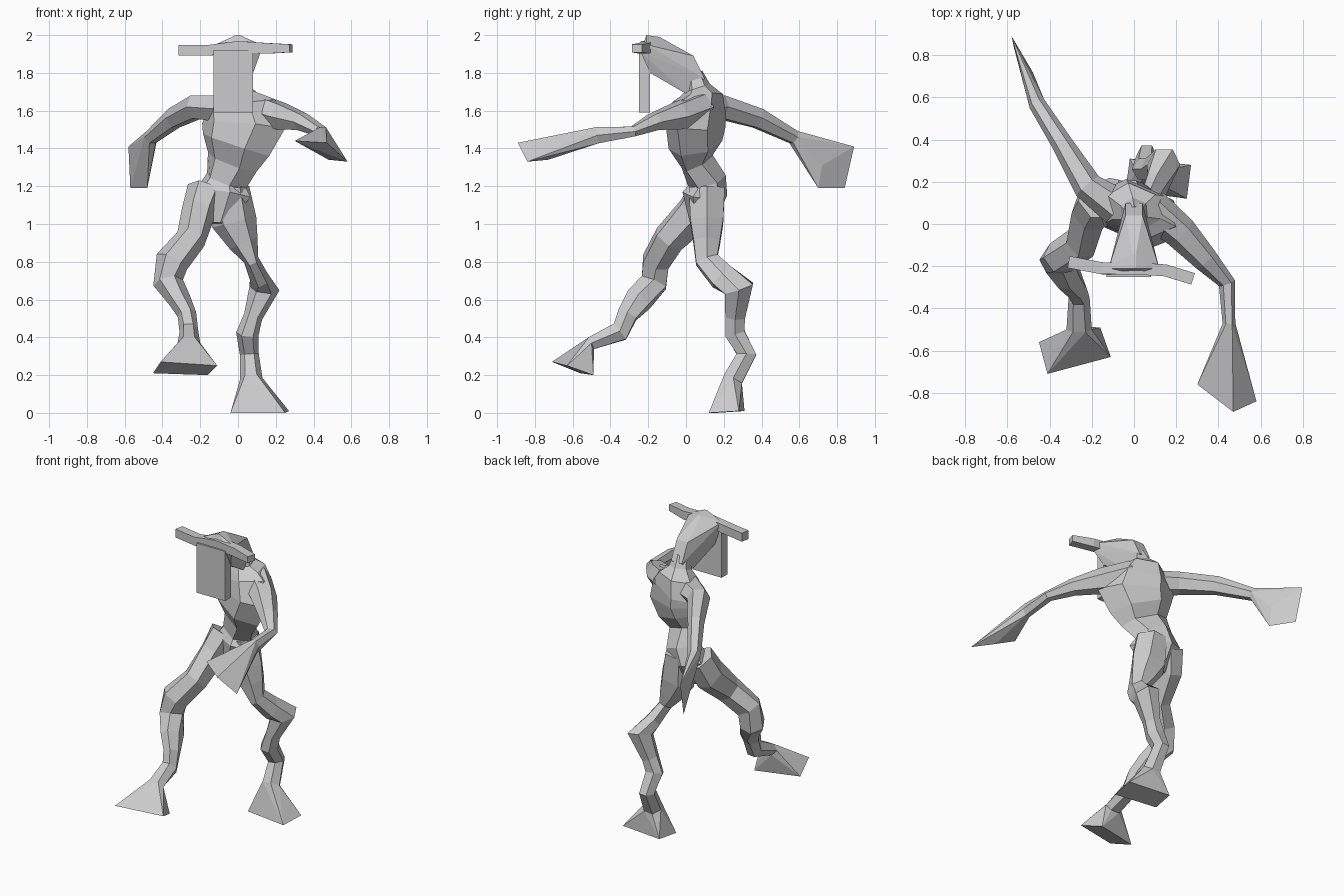
import bpy, bmesh
from math import cos, sin, pi
from mathutils import Vector

cube = bpy.data.objects.get("Cube")
if cube:
    bpy.data.objects.remove(cube, do_unlink=True)

CM = 0.01  # coordinates below are in hundredths of a unit
FRONT, UP = Vector((0, -1, 0)), Vector((0, 0, 1))
TWISTED = Vector((-0.4, -0.92, 0))  # where the turned trunk faces

grey = bpy.data.materials.new("plain grey")
grey.use_nodes = True
grey.diffuse_color = (0.6, 0.6, 0.6, 1)
grey.node_tree.nodes["Principled BSDF"].inputs["Base Color"].default_value = grey.diffuse_color


def finish(name, bm):
    bmesh.ops.recalc_face_normals(bm, faces=bm.faces)
    mesh = bpy.data.meshes.new(name)
    bm.to_mesh(mesh)
    bm.free()
    mesh.materials.append(grey)
    obj = bpy.data.objects.new(name, mesh)
    bpy.context.collection.objects.link(obj)


def ring_points(stations, i, ref, sides):
    """Corner points of one cross-section, square to the path."""
    mid = [Vector(s[:3]) for s in stations]
    along = (mid[min(i + 1, len(mid) - 1)] - mid[max(i - 1, 0)]).normalized()
    u = along.cross(ref).normalized()
    v = u.cross(along)
    w, d = stations[i][3:]
    turn = pi / 4 if sides == 4 else 0
    angles = [2 * pi * k / sides + turn for k in range(sides)]
    return [(mid[i] + u * w * cos(a) + v * d * sin(a)) * CM for a in angles]


def loft(name, stations, ref, sides=6):
    """Faceted tube through stations of (x, y, z, half width, half depth)."""
    bm = bmesh.new()
    rings = [[bm.verts.new(p) for p in ring_points(stations, i, ref, sides)]
             for i in range(len(stations))]
    for a, b in zip(rings, rings[1:]):
        for k in range(sides):
            n = (k + 1) % sides
            bm.faces.new((a[k], a[n], b[n], b[k]))
    bm.faces.new(rings[0])
    bm.faces.new(rings[-1])
    finish(name, bm)


def hull(name, points):
    bm = bmesh.new()
    for p in points:
        bm.verts.new(p)
    bmesh.ops.convex_hull(bm, input=bm.verts)
    loose = [v for v in bm.verts if not v.link_faces]
    bmesh.ops.delete(bm, geom=loose, context="VERTS")
    bmesh.ops.dissolve_limit(bm, angle_limit=0.05, verts=bm.verts, edges=bm.edges)
    finish(name, bm)


def limb(name, end_name, stations, ref, corners):
    """Tube with a flared wedge on its end."""
    loft(name, stations, ref)
    end = ring_points(stations, len(stations) - 1, ref, 6)
    hull(end_name, end + [Vector(c) * CM for c in corners])


# Trunk, from crotch to neck, turned with the shoulders
loft("torso", [(-10, 8, 100, 6, 6), (-8, 10, 116, 16, 11), (-6, 11, 123, 12, 10),
               (-3, 6, 133, 15, 7), (-1, 5, 142, 20, 13), (3, 5, 152, 24, 14),
               (1, 7, 161, 21, 13), (0, 8, 168, 14, 11), (0, 6, 172, 7, 7),
               (0, 4, 180, 4, 5)], TWISTED)

# Left arm reaches forward, right arm swings back
limb("left_arm", "left_hand",
     [(8, 8, 162, 9, 8), (22, -4, 157, 8, 8), (34, -17, 154, 6, 5),
      (44, -28, 149, 4, 3), (45, -47, 147, 3, 5)], UP,
     [(30, -76, 144), (47, -89, 143), (58, -84, 133), (48, -73, 134)])
limb("right_arm", "right_hand",
     [(-8, 8, 161, 9, 8), (-22, 18, 162, 7, 7), (-34, 38, 156, 5, 6),
      (-46, 57, 146, 4, 4)], UP,
     [(-58, 89, 141), (-57, 84, 119), (-48, 70, 119), (-48, 72, 131)])

# Left leg stands behind, right leg steps ahead
limb("left_leg", "left_foot",
     [(-4, 11, 119, 10, 11), (-2, 11, 101, 12, 10), (3, 11, 90, 8, 8),
      (7, 11, 81, 4, 7), (11, 19, 72, 5, 8), (14, 28, 66, 8, 9), (8, 26, 51, 5, 6),
      (5, 26, 42, 6, 6), (6, 32, 31, 5, 6), (7, 25, 18, 6, 6)], FRONT,
     [(-4, 16, 0), (25, 12, 0), (27, 28, 1), (-2, 31, 1)])
limb("right_leg", "right_foot",
     [(-17, 11, 118, 10, 10), (-21, 5, 106, 9, 11), (-25, -9, 92, 8, 9),
      (-35, -16, 80, 9, 8), (-37, -17, 69, 8, 8), (-31, -25, 60, 6, 8),
      (-27, -31, 52, 5, 6), (-26, -35, 43, 5, 6), (-26, -50, 37, 6, 4)], FRONT,
     [(-41, -71, 27), (-11, -63, 25), (-16, -49, 20), (-45, -56, 21)])

# Wedge-shaped head with a ridge, and the flat mask hanging in front
half = [(4, 4, 189), (4, 10, 177), (4, 0, 169), (12, -24, 191), (12, -21, 195),
        (8, -19, 180), (1, -14, 199), (1, -21, 200)]
hull("head", [Vector((s * x, y, z)) * CM for s in (-1, 1) for x, y, z in half])
hull("face_mask", [Vector((x, y, z)) * CM
                   for x in (-13, 8) for y in (-25, -19) for z in (159, 192)])

# Horns, one bar running through the brow
loft("horns", [(-31, -18, 192, 4, 4), (-15, -21, 192, 4, 4), (0, -21, 194, 4, 4),
               (15, -22, 193, 4, 4), (28, -26, 193, 4, 3)], UP, 4)
